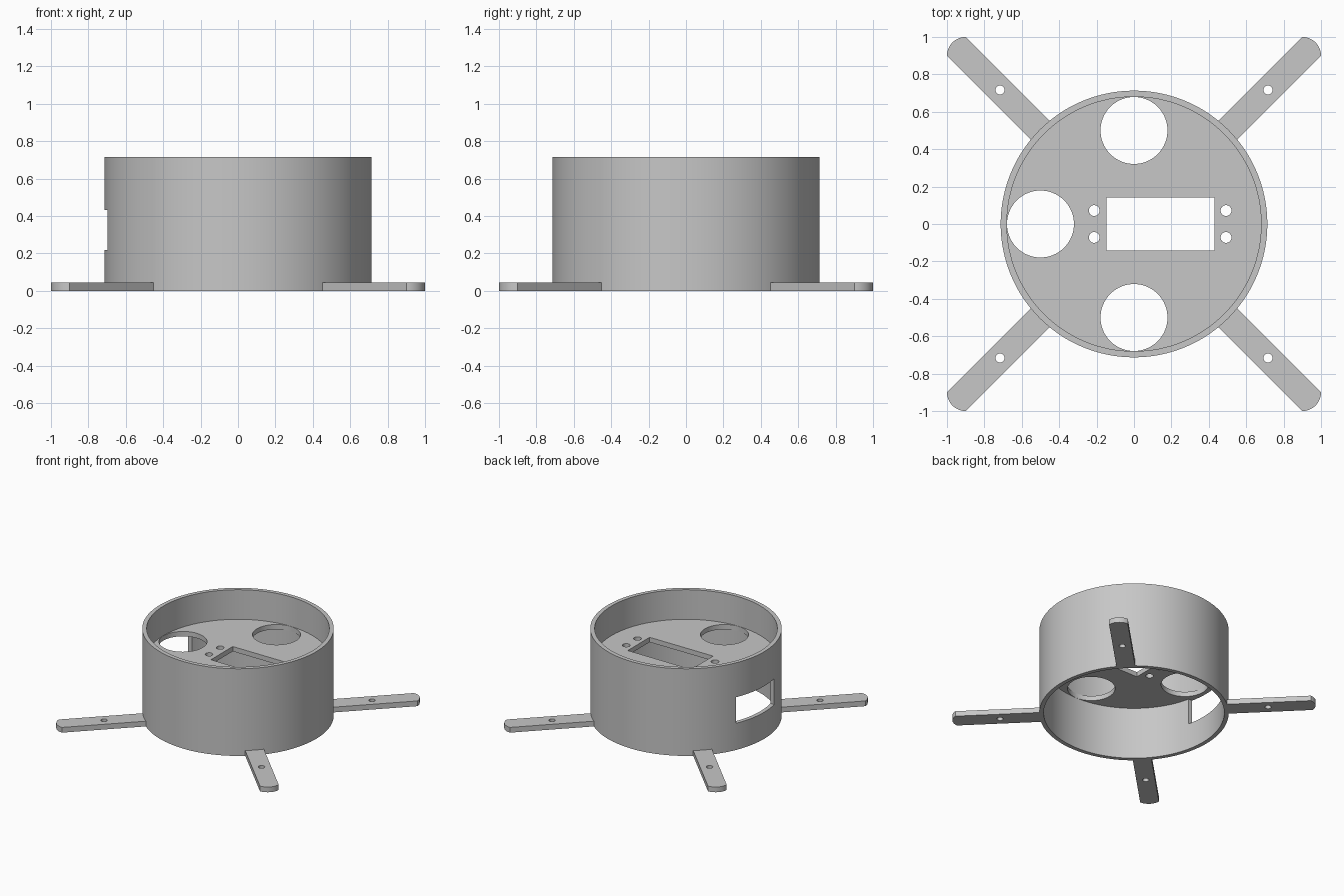
import bpy, bmesh
from math import cos, sin, pi, radians, sqrt

cube = bpy.data.objects.get("Cube")
if cube:
    bpy.data.objects.remove(cube, do_unlink=True)

grey = bpy.data.materials.new("plain grey")
grey.use_nodes = True
COLOUR = (0.57, 0.57, 0.57, 1)
grey.diffuse_color = COLOUR
grey.node_tree.nodes["Principled BSDF"].inputs["Base Color"].default_value = COLOUR

OUTER, INNER, HEIGHT = 0.713, 0.68, 0.716
DECK_LOW, DECK_TOP = 0.433, 0.473
ARM_THICK = 0.043


def circle(r, x=0, y=0, n=48):
    return [(x + r * cos(2 * pi * i / n), y + r * sin(2 * pi * i / n)) for i in range(n)]


def rectangle(x0, x1, y0, y1):
    return [(x0, y0), (x1, y0), (x1, y1), (x0, y1)]


def prism(name, outline, z0, z1):
    """Extrude a flat outline from z0 up to z1."""
    bm = bmesh.new()
    base = bm.faces.new([bm.verts.new((x, y, z0)) for x, y in outline])
    top = bmesh.ops.extrude_face_region(bm, geom=[base])["geom"]
    for v in top:
        if isinstance(v, bmesh.types.BMVert):
            v.co.z = z1
    bmesh.ops.recalc_face_normals(bm, faces=bm.faces)
    mesh = bpy.data.meshes.new(name)
    bm.to_mesh(mesh)
    bm.free()
    mesh.materials.append(grey)
    obj = bpy.data.objects.new(name, mesh)
    bpy.context.collection.objects.link(obj)
    return obj


def select(obj):
    bpy.ops.object.select_all(action="DESELECT")
    obj.select_set(True)
    bpy.context.view_layer.objects.active = obj


def cut(obj, outline, z0, z1):
    """Cut a prism out of obj and remove the cutter."""
    cutter = prism("cutter", outline, z0, z1)
    cutter.hide_render = True
    mod = obj.modifiers.new("cut", "BOOLEAN")
    mod.operation, mod.solver, mod.object = "DIFFERENCE", "EXACT", cutter
    select(obj)
    bpy.ops.object.modifier_apply(modifier=mod.name)
    bpy.data.objects.remove(cutter, do_unlink=True)


def smooth(obj):
    select(obj)
    bpy.ops.object.shade_smooth_by_angle(angle=radians(30))


# Round housing wall, open at both ends, with a side window
wall = prism("housing_wall", circle(OUTER, n=128), 0, HEIGHT)
cut(wall, circle(INNER, n=128), -0.1, HEIGHT + 0.1)
cut(wall, rectangle(-0.9, -0.5, -0.149, 0.283), 0.219, DECK_LOW)
smooth(wall)

# Inner deck with three round openings, a rectangular slot and screw holes
deck = prism("inner_deck", circle(INNER + 0.001, n=128), DECK_LOW, DECK_TOP)
openings = [circle(0.179, x, y, 64) for x, y in ((0, 0.5), (0, -0.5), (-0.5, 0))]
openings.append(rectangle(-0.147, 0.43, -0.142, 0.142))
openings += [circle(0.029, x, y, 24) for x in (-0.213, 0.492) for y in (-0.072, 0.072)]
for outline in openings:
    cut(deck, outline, DECK_LOW - 0.1, DECK_TOP + 0.1)
smooth(deck)

# Four diagonal mounting arms with curved tips and a bolt hole
tip_radius, tip_centre = 0.1, 0.9 * sqrt(2)
half = tip_radius / sqrt(2)
tip = [(tip_centre + tip_radius * cos(a), tip_radius * sin(a))
       for a in (radians(-45 + 7.5 * i) for i in range(13))]
arm_outline = [(0.69, half), (0.69, -half)] + tip
for i, place in enumerate(("back_left", "back_right", "front_right", "front_left")):
    arm = prism(place + "_arm", arm_outline, 0, ARM_THICK)
    cut(arm, circle(0.024, 1.013, 0, 24), -0.1, 0.1)
    smooth(arm)
    arm.rotation_euler.z = radians(45 + 90 * i)
